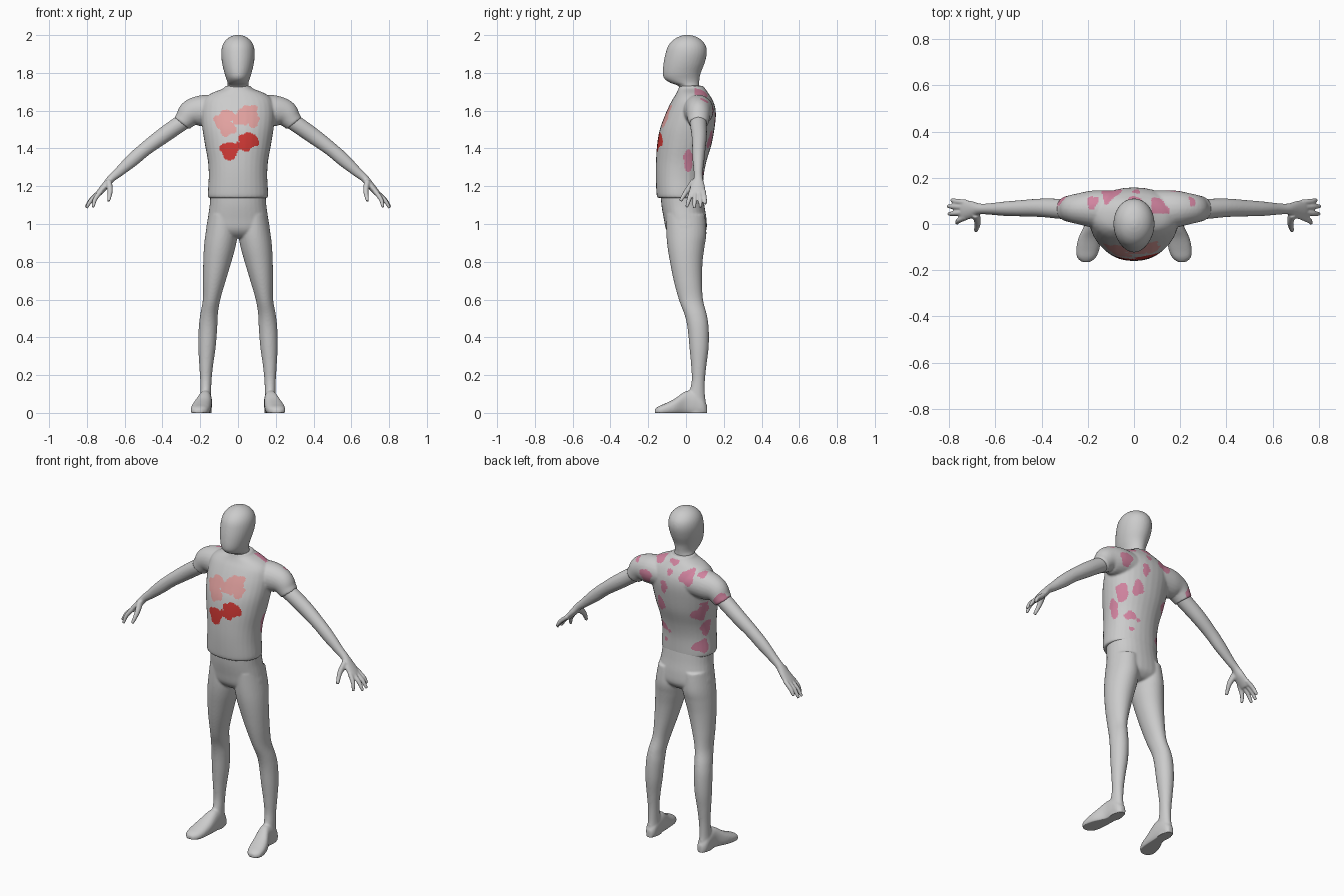
import bpy, bmesh, math
from mathutils import Vector

# ---------- materials ----------
def material(name, rgb):
    m = bpy.data.materials.new(name)
    m.diffuse_color = (*rgb, 1)
    return m

grey = material("light grey", (0.60, 0.60, 0.60))
rose = material("light rose", (0.76, 0.36, 0.35))
red = material("red", (0.62, 0.04, 0.035))
pink = material("pink", (0.64, 0.23, 0.35))

# ---------- helpers ----------
def spline(rows, steps=6):
    """Catmull-Rom resampling of number tuples."""
    out = []
    for i in range(len(rows) - 1):
        p0, p1 = rows[max(i - 1, 0)], rows[i]
        p2, p3 = rows[i + 1], rows[min(i + 2, len(rows) - 1)]
        for k in range(steps):
            t = k / steps
            out.append([0.5 * (2 * b + (c - a) * t + (2 * a - 5 * b + 4 * c - d) * t * t
                               + (3 * b - a - 3 * c + d) * t ** 3)
                        for a, b, c, d in zip(p0, p1, p2, p3)])
    return out + [list(rows[-1])]

def skin(bm, rings, n=32, p=2.0):
    """Skin (centre, a, b) superellipse rings into a closed tube."""
    loops = []
    for c, a, b in rings:
        loop = []
        for k in range(n):
            t = 2 * math.pi * k / n
            u = math.copysign(abs(math.cos(t)) ** (2 / p), math.cos(t))
            v = math.copysign(abs(math.sin(t)) ** (2 / p), math.sin(t))
            loop.append(bm.verts.new(c + a * u + b * v))
        loops.append(loop)
    for l0, l1 in zip(loops, loops[1:]):
        for k in range(n):
            j = (k + 1) % n
            bm.faces.new((l0[k], l0[j], l1[j], l1[k]))
    bm.faces.new(loops[0])
    bm.faces.new(loops[-1])

def stack(bm, rows, side=1, along_y=False, p=2.0):
    """Rows: (height, x0, x1, lo, hi); lo/hi are y (or z when along_y)."""
    rings = []
    for h, x0, x1, lo, hi in spline(rows):
        cx, m, r = side * (x0 + x1) / 2, (lo + hi) / 2, (hi - lo) / 2
        a = Vector(((x1 - x0) / 2, 0, 0))
        if along_y:
            rings.append((Vector((cx, h, m)), a, Vector((0, 0, r))))
        else:
            rings.append((Vector((cx, m, h)), a, Vector((0, r, 0))))
    skin(bm, rings, p=p)

def tube(bm, rows, side=1, ref=(0, 1, 0), n=24):
    """Rows: (x, y, z, radius along ref, other radius)."""
    pts = spline(rows)
    cs = [Vector((side * q[0], q[1], q[2])) for q in pts]
    rings = []
    for i, q in enumerate(pts):
        t = (cs[min(i + 1, len(cs) - 1)] - cs[max(i - 1, 0)]).normalized()
        b = t.cross(Vector(ref)).normalized()
        rings.append((cs[i], b.cross(t) * q[3], b * q[4]))
    skin(bm, rings, n)

def finish(bm, name, voxel, smooth, mats):
    """Fuse overlapping tubes into one smooth skin."""
    bmesh.ops.recalc_face_normals(bm, faces=bm.faces)
    me = bpy.data.meshes.new(name)
    bm.to_mesh(me)
    bm.free()
    ob = bpy.data.objects.new(name, me)
    bpy.context.collection.objects.link(ob)
    r = ob.modifiers.new("fuse", 'REMESH')
    r.mode = 'VOXEL'
    r.voxel_size = voxel
    s = ob.modifiers.new("soften", 'SMOOTH')
    s.factor, s.iterations = 0.5, smooth
    dg = bpy.context.evaluated_depsgraph_get()
    dg.update()
    new = bpy.data.meshes.new_from_object(ob.evaluated_get(dg))
    ob.modifiers.clear()
    ob.data = new
    new.materials.clear()
    for m in mats:
        new.materials.append(m)
    for f in new.polygons:
        f.use_smooth = True
        f.material_index = 0
    return ob

# ---------- head and neck ----------
bm = bmesh.new()
head = [(1.69, .057, -.03, .075), (1.73, .055, -.04, .07), (1.748, .056, -.085, .07),
        (1.77, .062, -.115, .072), (1.80, .072, -.123, .078), (1.85, .084, -.119, .098),
        (1.90, .089, -.109, .11), (1.94, .084, -.096, .106), (1.97, .068, -.073, .086),
        (1.99, .043, -.042, .057), (2.001, .012, -.01, .02)]
stack(bm, [(z, -w, w, f, b) for z, w, f, b in head])
finish(bm, "head", .006, 4, [grey])

# ---------- pelvis, legs and feet ----------
bm = bmesh.new()
pelvis = [(1.17, .147, -.135, .088), (1.10, .150, -.13, .097), (1.03, .16, -.118, .108),
          (.97, .165, -.105, .108), (.935, .12, -.075, .08), (.925, .06, -.04, .05)]
stack(bm, [(z, -w, w, f, b) for z, w, f, b in pelvis], p=2.2)
leg = [(1.05, .01, .155, -.105, .10), (.95, .003, .172, -.104, .108), (.88, .013, .18, -.098, .098),
       (.80, .035, .184, -.085, .088), (.70, .065, .185, -.065, .085), (.60, .094, .186, -.038, .09),
       (.52, .107, .20, -.008, .11), (.45, .11, .208, .008, .12), (.35, .118, .21, .018, .12),
       (.25, .132, .205, .027, .108), (.17, .14, .20, .03, .10), (.10, .142, .20, .015, .10),
       (.05, .14, .203, 0, .105), (-.01, .14, .203, 0, .105)]
foot = [(.112, .155, .185, -.015, .04), (.09, .142, .202, -.015, .075), (.05, .138, .207, -.015, .11),
        (0, .138, .213, -.015, .115), (-.06, .142, .24, -.015, .075), (-.11, .15, .25, -.015, .05),
        (-.145, .165, .246, -.015, .035), (-.165, .19, .225, -.01, .02)]
for s in (1, -1):
    stack(bm, leg, s)
    stack(bm, foot, s, along_y=True, p=2.4)
legs = finish(bm, "legs", .006, 5, [grey])
for v in legs.data.vertices:      # flat soles
    v.co.z = max(v.co.z, 0)

# ---------- arms and hands ----------
bm = bmesh.new()
arm = [(.20, .065, 1.60, .045, .045), (.30, .065, 1.535, .044, .044), (.40, .07, 1.465, .04, .042),
       (.49, .068, 1.398, .035, .037), (.56, .066, 1.338, .031, .035), (.63, .065, 1.276, .024, .026),
       (.67, .065, 1.242, .024, .021), (.70, .062, 1.205, .037, .02), (.735, .06, 1.165, .043, .016),
       (.745, .06, 1.153, .036, .012)]
fingers = [(.093, .79, .103, 1.105), (.073, .806, .077, 1.088),
           (.05, .803, .043, 1.084), (.029, .767, .003, 1.088)]
for s in (1, -1):
    tube(bm, arm, s)
    for y, tx, ty, tz in fingers:
        tube(bm, [(.725, y, 1.175, .012, .013), (.735 * .5 + tx * .5 + .006, (y + ty) / 2, (1.165 + tz) / 2 + .004, .012, .012),
                  (tx, ty, tz, .008, .008)], s, n=12)
    tube(bm, [(.685, .045, 1.222, .018, .022), (.677, .005, 1.175, .014, .015),
              (.685, -.03, 1.122, .009, .009)], s, ref=(1, 0, 0), n=12)
finish(bm, "arms", .005, 3, [grey])

# ---------- shirt ----------
bm = bmesh.new()
torso = [(1.138, .156, -.15, .09), (1.16, .16, -.156, .09), (1.25, .155, -.16, .093),
         (1.33, .159, -.159, .108), (1.42, .175, -.153, .135), (1.50, .188, -.139, .15),
         (1.57, .195, -.114, .158), (1.62, .193, -.092, .154), (1.66, .18, -.071, .139),
         (1.69, .145, -.052, .12), (1.716, .082, -.04, .102), (1.732, .066, -.036, .09)]
stack(bm, [(z, -w, w, f, b) for z, w, f, b in torso], p=2.15)
for s in (1, -1):
    tube(bm, [(.08, .06, 1.60, .085, .08), (.18, .065, 1.60, .08, .083), (.245, .066, 1.587, .066, .073),
              (.28, .066, 1.553, .057, .056), (.297, .066, 1.532, .053, .05)], s)
shirt = finish(bm, "shirt", .006, 6, [grey, rose, red, pink])

# ---------- painted spots on the shirt ----------
# front: (x, z, radius)
rose_spots = [(-.09, 1.545, .038), (-.055, 1.568, .038), (-.055, 1.507, .042), (0, 1.552, .028),
              (.035, 1.583, .04), (.072, 1.595, .035), (.08, 1.545, .033), (.04, 1.556, .03)]
red_spots = [(-.045, 1.388, .048), (.045, 1.432, .045), (.065, 1.44, .043), (0, 1.412, .02)]
# back: (x, z, half width, half height)
back_spots = [(.17, 1.59, .04, .04), (.115, 1.70, .05, .025), (-.1, 1.645, .043, .042),
              (-.305, 1.555, .035, .035), (.075, 1.445, .03, .045), (.04, 1.565, .022, .04),
              (.01, 1.655, .018, .018), (-.18, 1.48, .025, .015), (-.14, 1.41, .034, .038),
              (.155, 1.41, .035, .05), (.09, 1.29, .03, .025), (.045, 1.27, .012, .012),
              (.08, 1.21, .015, .012), (0, 1.705, .03, .015), (-.18, 1.672, .025, .012), (.25, 1.652, .015, .012)]
# flanks: (side, y, z, half width, half height)
flank_spots = [(1, .012, 1.34, .025, .06), (-1, .02, 1.32, .03, .05),
               (-1, .035, 1.205, .035, .04), (-1, .06, 1.45, .03, .03)]

def inside(u, v, ru, rv, seed):
    """Wobbly ellipse test."""
    t = math.atan2(v, u)
    return math.hypot(u / ru, v / rv) < 1 + .13 * math.sin(3 * t + seed) + .06 * math.sin(5 * t + 2 * seed)

for f in shirt.data.polygons:
    c, n = f.center, f.normal
    if c.y < -.02 and n.y < -.1:
        if any(inside(c.x - x, c.z - z, r, r, i) for i, (x, z, r) in enumerate(rose_spots)):
            f.material_index = 1
        elif any(inside(c.x - x, c.z - z, r, r, i) for i, (x, z, r) in enumerate(red_spots)):
            f.material_index = 2
    elif c.y > .045 and n.y > -.05 and any(
            inside(c.x - x, c.z - z, a, b, i) for i, (x, z, a, b) in enumerate(back_spots)):
        f.material_index = 3
    elif abs(c.x) < .2 and any(n.x * s > .4 and inside(c.y - y, c.z - z, a, b, i)
                               for i, (s, y, z, a, b) in enumerate(flank_spots)):
        f.material_index = 3
